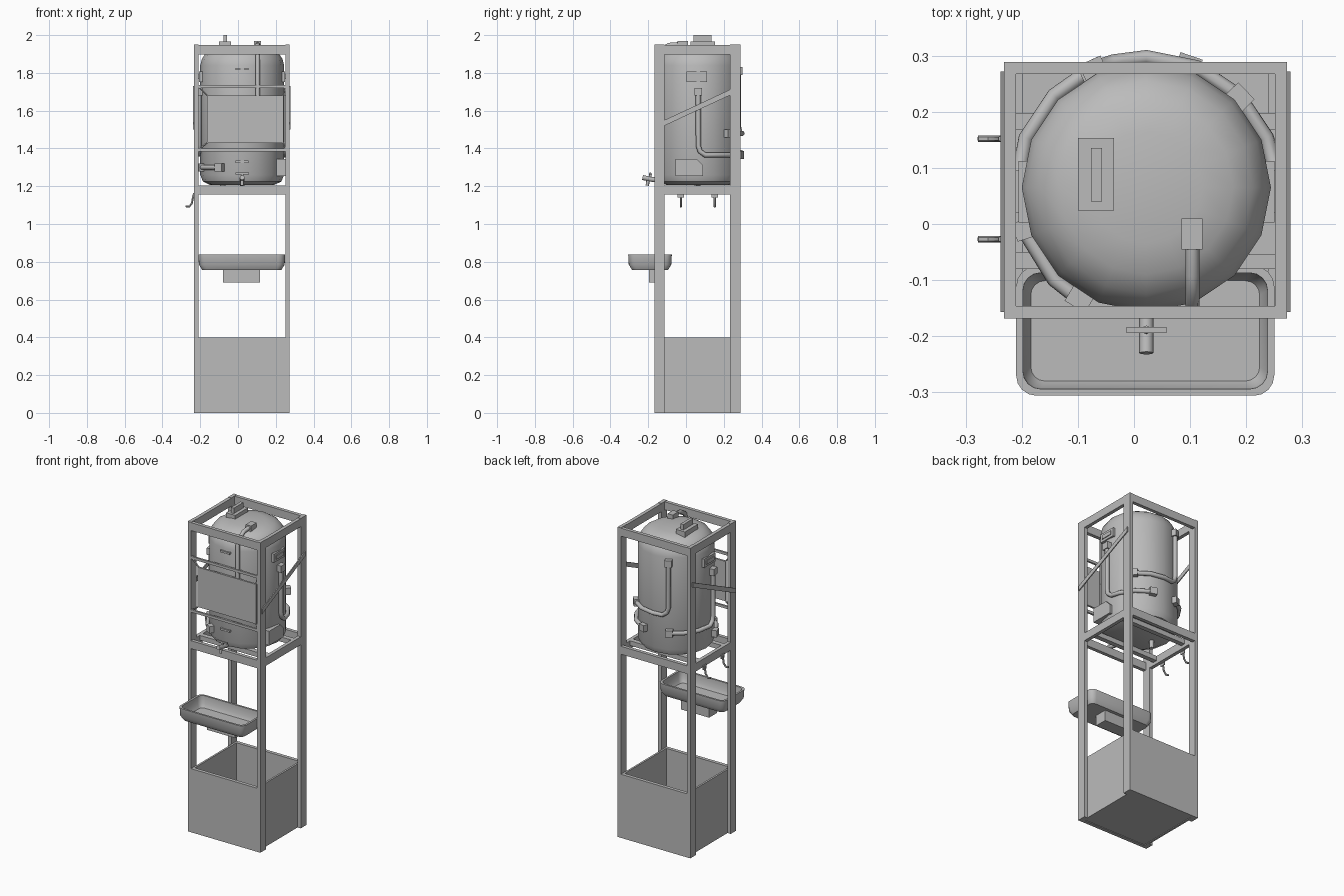
import bpy, bmesh
from math import sin, cos, radians, pi
from mathutils import Vector, Matrix

cube = bpy.data.objects.get("Cube")
if cube:
    bpy.data.objects.remove(cube, do_unlink=True)

grey = bpy.data.materials.new("plain grey")
grey.use_nodes = True
grey.diffuse_color = (0.5, 0.5, 0.5, 1)
grey.node_tree.nodes["Principled BSDF"].inputs["Base Color"].default_value = (0.5, 0.5, 0.5, 1)

CX, CY = 0.022, 0.065                        # tank axis
X0, X1, Y0, Y1 = -0.232, 0.273, -0.168, 0.289  # outer frame
T, W, TOP = 0.022, 0.055, 1.95               # bar thickness, bar width, frame height
RING = 0.232                                 # radius on which the pipes run


def finish(name, bm, smooth=False):
    bmesh.ops.recalc_face_normals(bm, faces=bm.faces)
    mesh = bpy.data.meshes.new(name)
    bm.to_mesh(mesh)
    bm.free()
    mesh.materials.append(grey)
    ob = bpy.data.objects.new(name, mesh)
    bpy.context.collection.objects.link(ob)
    if smooth:
        select(ob)
        bpy.ops.object.shade_smooth_by_angle(angle=radians(40))
    return ob


def select(ob):
    bpy.ops.object.select_all(action='DESELECT')
    ob.select_set(True)
    bpy.context.view_layer.objects.active = ob


def box(name, x0, x1, y0, y1, z0, z1):
    bm = bmesh.new()
    mid = Matrix.Translation(((x0 + x1) / 2, (y0 + y1) / 2, (z0 + z1) / 2))
    size = Matrix.Diagonal((x1 - x0, y1 - y0, z1 - z0, 1))
    bmesh.ops.create_cube(bm, size=1, matrix=mid @ size)
    return finish(name, bm)


def rod(name, points, radius, sides=8):
    """Round bar along a path of points."""
    cu = bpy.data.curves.new(name, 'CURVE')
    cu.dimensions = '3D'
    cu.bevel_depth = radius
    cu.bevel_resolution = max(0, sides // 2 - 2)
    cu.use_fill_caps = True
    sp = cu.splines.new('POLY')
    sp.points.add(len(points) - 1)
    for p, co in zip(sp.points, points):
        p.co = (*co, 1)
    cu.materials.append(grey)
    ob = bpy.data.objects.new(name, cu)
    bpy.context.collection.objects.link(ob)
    select(ob)
    bpy.ops.object.convert(target='MESH')
    bpy.ops.object.shade_smooth_by_angle(angle=radians(50))


def polar(angle, z, r=RING):
    a = radians(angle)
    return Vector((CX + r * cos(a), CY + r * sin(a), z))


def fitting(name, angle, z):
    """Square pipe end seated on the tank wall."""
    bm = bmesh.new()
    m = (Matrix.Translation(polar(angle, z, RING - 0.004)) @ Matrix.Rotation(radians(angle), 4, 'Z')
         @ Matrix.Diagonal((0.04, 0.042, 0.042, 1)))
    bmesh.ops.create_cube(bm, size=1, matrix=m)
    finish(name, bm)


def wrap_pipe(name, start, end, z, z_top=None):
    """Pipe that drops down the tank, then runs round it at height z."""
    step = 22.5 if end > start else -22.5
    pts = []
    if z_top:
        pts = [polar(start, z_top), polar(start, z + 0.05), polar(start + step * 0.1, z + 0.02)]
        start += step * 0.4
    pts.append(polar(start, z))
    k = round(start / 22.5) + (1 if step > 0 else -1)
    while (end - k * 22.5) * step > 0:
        if abs(k * 22.5 - start) > 8:
            pts.append(polar(k * 22.5, z))
        k += 1 if step > 0 else -1
    pts.append(polar(end, z))
    rod(name, pts, 0.0135)


# Frame posts and the two rings of beams
for side, x in (("right", X0), ("left", X1 - T)):
    for end, y in (("front", Y0), ("back", Y1 - W)):
        box(f"{end}_{side}_post", x, x + T, y, y + W, 0, TOP)
for level, z in (("top", TOP - 0.052), ("middle", 1.155)):
    for side, x in (("right", X0), ("left", X1 - T)):
        box(f"{level}_{side}_beam", x, x + T, Y0 + W, Y1 - W, z, z + 0.05)
    for end, y in (("front", Y0), ("back", Y1 - T)):
        box(f"{level}_{end}_beam", X0 + T, X1 - T, y, y + T, z, z + 0.05)
for name, y in (("front_rail", -0.08), ("back_rail", 0.168)):
    box(name, X0 + T, X1 - T, y, y + 0.03, 1.175, 1.205)

# Open bin at the foot of the frame
for end, y in (("front", Y0), ("back", Y1 - T)):
    box(f"bin_{end}_wall", X0 + T, X1 - T, y, y + T, 0, 0.4)
for side, x in (("right", X0 + T), ("left", X1 - T - 0.012)):
    box(f"bin_{side}_wall", x, x + 0.012, Y0 + T, Y1 - T, 0, 0.4)
box("bin_floor", X0 + T, X1 - T, Y0 + T, Y1 - T, 0.004, 0.02)

# Diagonal braces on both sides
for side, x in (("right", X0 - 0.006), ("left", X1)):
    bm = bmesh.new()
    outline = ((-0.157, 1.50), (0.272, 1.70), (0.272, 1.73), (-0.157, 1.53))
    face = bm.faces.new([bm.verts.new((x, y, z)) for y, z in outline])
    out = bmesh.ops.extrude_face_region(bm, geom=[face])
    bmesh.ops.translate(bm, vec=(0.006, 0, 0),
                        verts=[v for v in out["geom"] if isinstance(v, bmesh.types.BMVert)])
    finish(f"{side}_brace", bm)

# Tank: lathed profile
profile = [(0, 1.205), (0.17, 1.207), (0.208, 1.225), (0.222, 1.26), (0.222, 1.84),
           (0.213, 1.875), (0.19, 1.908), (0.155, 1.93), (0.10, 1.942), (0, 1.945)]
bm = bmesh.new()
verts = [bm.verts.new((CX + r, CY, z)) for r, z in profile]
edges = [bm.edges.new(pair) for pair in zip(verts, verts[1:])]
bmesh.ops.spin(bm, geom=verts + edges, cent=(CX, CY, 0), axis=(0, 0, 1), angle=2 * pi, steps=16)
bmesh.ops.remove_doubles(bm, verts=bm.verts, dist=0.0005)
finish("tank", bm, smooth=True)

# Lid handle and small tank details
box("lid_handle_base", -0.10, -0.036, 0.024, 0.153, 1.93, 1.966)
box("lid_handle", -0.077, -0.057, 0.04, 0.135, 1.96, 2.0)
for name, z in (("upper_grip", 1.82), ("lower_grip", 1.33)):
    box(name, CX - 0.034, CX + 0.034, -0.163, -0.14, z - 0.006, z + 0.006)
for side, s in (("left", 1), ("right", -1)):
    a, b = sorted((CX + s * 0.2, CX + s * 0.228))
    box(f"{side}_plate", a, b, 0.003, 0.112, 1.753, 1.807)
    a, b = sorted((CX + s * 0.22, CX + s * 0.233))
    box(f"{side}_plate_inset", a, b, 0.02, 0.095, 1.768, 1.792)

# Control box low on the left side, one corner cut
bm = bmesh.new()
outline = ((-0.055, 1.255), (0.09, 1.255), (0.09, 1.31), (0.055, 1.345), (-0.055, 1.345))
face = bm.faces.new([bm.verts.new((0.205, y, z)) for y, z in outline])
out = bmesh.ops.extrude_face_region(bm, geom=[face])
bmesh.ops.translate(bm, vec=(0.05, 0, 0),
                    verts=[v for v in out["geom"] if isinstance(v, bmesh.types.BMVert)])
finish("control_box", bm)

# Pipes wrapped round the tank, with square ends
for name, start, end, z, z_top in (("back", 114, 44, 1.48, 1.81), ("left", 0, 71, 1.365, 1.70),
                                   ("right", 190, 115, 1.37, 1.70), ("front", 198, 239, 1.30, None)):
    wrap_pipe(f"{name}_pipe", start, end, z, z_top)
    fitting(f"{name}_pipe_start", start, z_top or z)
    fitting(f"{name}_pipe_end", end, z)
rod("top_pipe", [(0.104, -0.02, 1.952), (0.104, -0.09, 1.947), (0.104, -0.135, 1.92),
                 (0.104, -0.152, 1.88), (0.104, -0.152, 1.6)], 0.0125)
box("top_pipe_end", 0.085, 0.122, -0.045, 0.01, 1.93, 1.968)

# Front panel hung between two rails by short struts
box("front_panel", -0.165, 0.242, Y0, Y0 + 0.012, 1.43, 1.68)
for name, z, edge in (("upper", 1.728, 1.68), ("lower", 1.392, 1.43)):
    box(f"{name}_panel_rail", X0 + T, X1 - T, Y0, Y0 + 0.012, z - 0.008, z + 0.008)
    rod(f"{name}_right_strut", [(X0 + T, Y0 + 0.007, z), (-0.163, Y0 + 0.007, edge)], 0.005, 6)
    rod(f"{name}_left_strut", [(X1 - T, Y0 + 0.007, z), (0.24, Y0 + 0.007, edge)], 0.005, 6)

# Tap
rod("tap_body", [(CX, -0.13, 1.228), (CX, -0.19, 1.238), (CX, -0.23, 1.246)], 0.013)
rod("tap_spout", [(CX, -0.2, 1.24), (CX, -0.205, 1.203)], 0.009)
rod("tap_stem", [(CX, -0.19, 1.235), (CX, -0.188, 1.268)], 0.007)
box("tap_handle", CX - 0.035, CX + 0.036, -0.194, -0.184, 1.262, 1.272)

# Basin: rounded tray with thin walls, on a block
def basin_loop(bm, inset, z):
    r = 0.036 - inset * 0.4
    pts = []
    for cx, cy, a0 in ((0.25, -0.075, 0), (-0.21, -0.075, 90), (-0.21, -0.306, 180), (0.25, -0.306, 270)):
        sx, sy = (1 if cx > 0 else -1), (1 if cy > -0.2 else -1)
        for i in range(5):
            a = radians(a0 + i * 22.5)
            pts.append(bm.verts.new((cx - sx * (inset + r) + r * cos(a),
                                     cy - sy * (inset + r) + r * sin(a), z)))
    return pts


bm = bmesh.new()
loops = [basin_loop(bm, i, z) for i, z in
         ((0.02, 0.757), (0.003, 0.785), (0, 0.838), (0.012, 0.838), (0.014, 0.79), (0.026, 0.768))]
for a, b in zip(loops, loops[1:]):
    for i in range(len(a)):
        j = (i + 1) % len(a)
        bm.faces.new((a[i], a[j], b[j], b[i]))
bm.faces.new(loops[0])
bm.faces.new(loops[-1])
finish("basin", bm, smooth=True)
box("basin_block", -0.08, 0.117, -0.195, -0.115, 0.69, 0.765)

# Hooks on the right side of the middle beam
for name, y in (("front_hook", -0.027), ("back_hook", 0.152)):
    box(f"{name}_plate", X0 - 0.006, X0, y - 0.017, y + 0.017, 1.14, 1.165)
    rod(name, [(X0 - 0.004, y, 1.155), (X0 - 0.012, y, 1.11), (X0 - 0.026, y, 1.092),
               (X0 - 0.046, y, 1.094)], 0.006, 6)

# Drain under the tank
rod("drain", [(-0.08, 0.06, 1.21), (-0.08, 0.06, 1.158)], 0.014)
